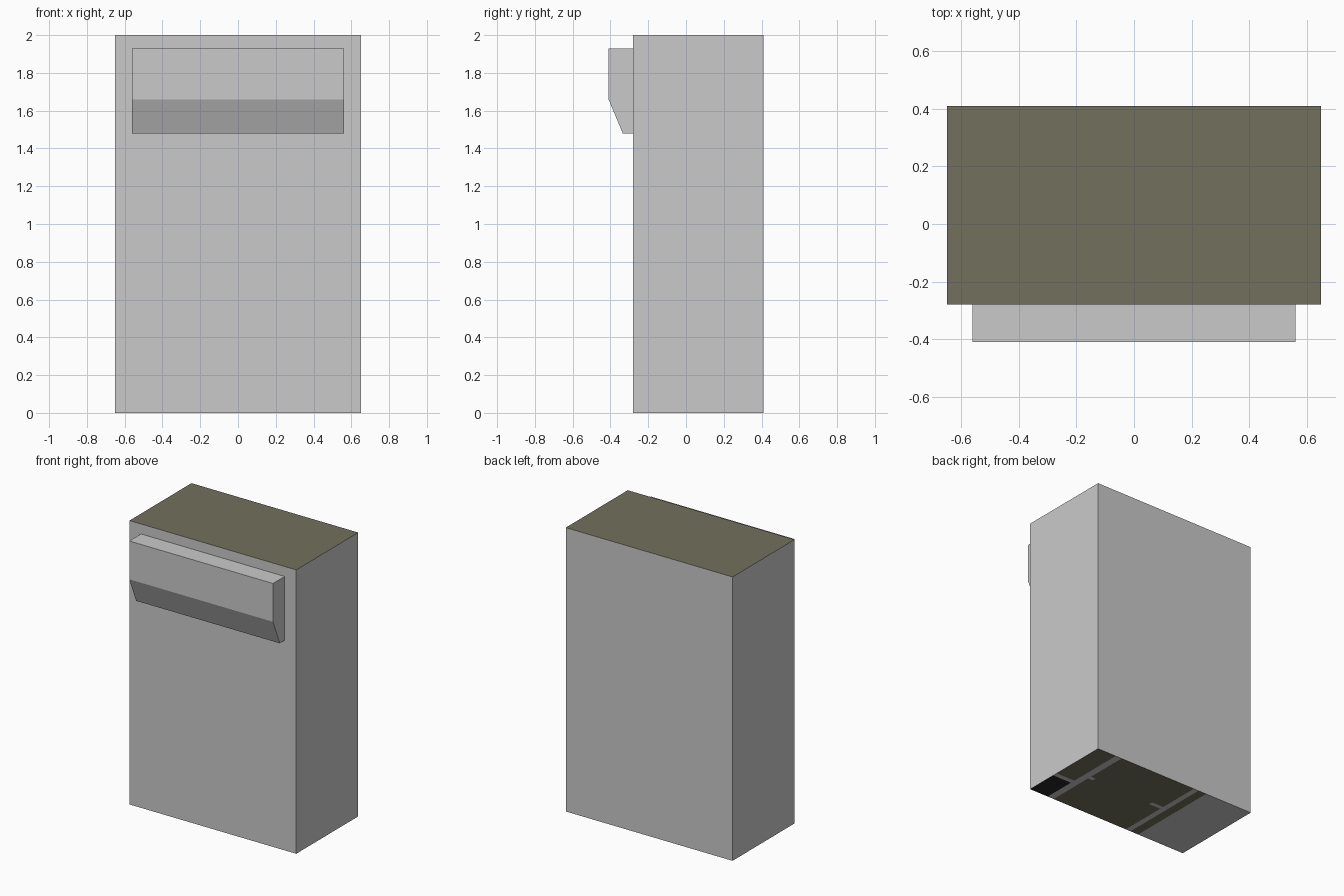
import bpy, bmesh

if "Cube" in bpy.data.objects:
    bpy.data.objects.remove(bpy.data.objects["Cube"])


def material(name, rgb):
    m = bpy.data.materials.new(name)
    m.diffuse_color = (*rgb, 1)
    m.use_nodes = True
    m.node_tree.nodes["Principled BSDF"].inputs["Base Color"].default_value = m.diffuse_color
    return m


GREY = material("light_grey", (0.59, 0.59, 0.59))
OLIVE = material("dull_olive", (0.168, 0.160, 0.109))
BLACK = material("near_black", (0.02, 0.02, 0.02))


def make_object(name, bm, mats):
    bmesh.ops.recalc_face_normals(bm, faces=bm.faces)
    mesh = bpy.data.meshes.new(name)
    bm.to_mesh(mesh)
    bm.free()
    for m in mats:
        mesh.materials.append(m)
    ob = bpy.data.objects.new(name, mesh)
    bpy.context.collection.objects.link(ob)
    return ob


def extrude_profile(bm, points, offset):
    face = bm.faces.new([bm.verts.new(p) for p in points])
    out = bmesh.ops.extrude_face_region(bm, geom=[face])
    moved = [v for v in out["geom"] if isinstance(v, bmesh.types.BMVert)]
    bmesh.ops.translate(bm, verts=moved, vec=offset)


# Cabinet body
bm = bmesh.new()
X, Y0, Y1 = 0.65, -0.28, 0.41
extrude_profile(bm, [(-X, Y0, 0), (X, Y0, 0), (X, Y1, 0), (-X, Y1, 0)], (0, 0, 2))
bmesh.ops.recalc_face_normals(bm, faces=bm.faces)


# Cut the underside into panels
def cut_bottom(axis, value):
    faces = [f for f in bm.faces if f.normal.z < -0.9]
    geom = faces + list({e for f in faces for e in f.edges}) + list({v for f in faces for v in f.verts})
    co, no = [0, 0, 0], [0, 0, 0]
    co[axis], no[axis] = value, 1
    bmesh.ops.bisect_plane(bm, geom=geom, plane_co=co, plane_no=no)
    bm.normal_update()


for x in (0.50, 0.45, 0.41, -0.07, -0.165, -0.205, -0.27):
    cut_bottom(0, x)
for y in (-0.045, -0.01, 0.07, 0.10):
    cut_bottom(1, y)


# Underside colours: (x0, x1, y0, y1, slot), later entries win
panels = [(-0.27, 0.65, -0.28, 0.41, 1),
          (0.50, 0.65, -0.28, -0.045, 2),
          (0.50, 0.65, -0.045, -0.01, 0),
          (0.45, 0.50, -0.28, 0.41, 0),
          (-0.205, -0.165, -0.28, 0.41, 0),
          (0.41, 0.45, 0.07, 0.10, 0),
          (-0.165, -0.07, 0.07, 0.10, 0)]
for f in bm.faces:
    if f.normal.z > 0.9:
        f.material_index = 1
    elif f.normal.z < -0.9:
        c = f.calc_center_median()
        for x0, x1, y0, y1, slot in panels:
            if x0 < c.x < x1 and y0 < c.y < y1:
                f.material_index = slot
make_object("cabinet_body", bm, [GREY, OLIVE, BLACK])

# Front hood with a sloping lower face
bm = bmesh.new()
profile = [(-0.28, 1.93), (-0.41, 1.93), (-0.41, 1.66), (-0.335, 1.48), (-0.28, 1.48)]
extrude_profile(bm, [(-0.56, y, z) for y, z in profile], (1.12, 0, 0))
make_object("front_hood", bm, [GREY])
